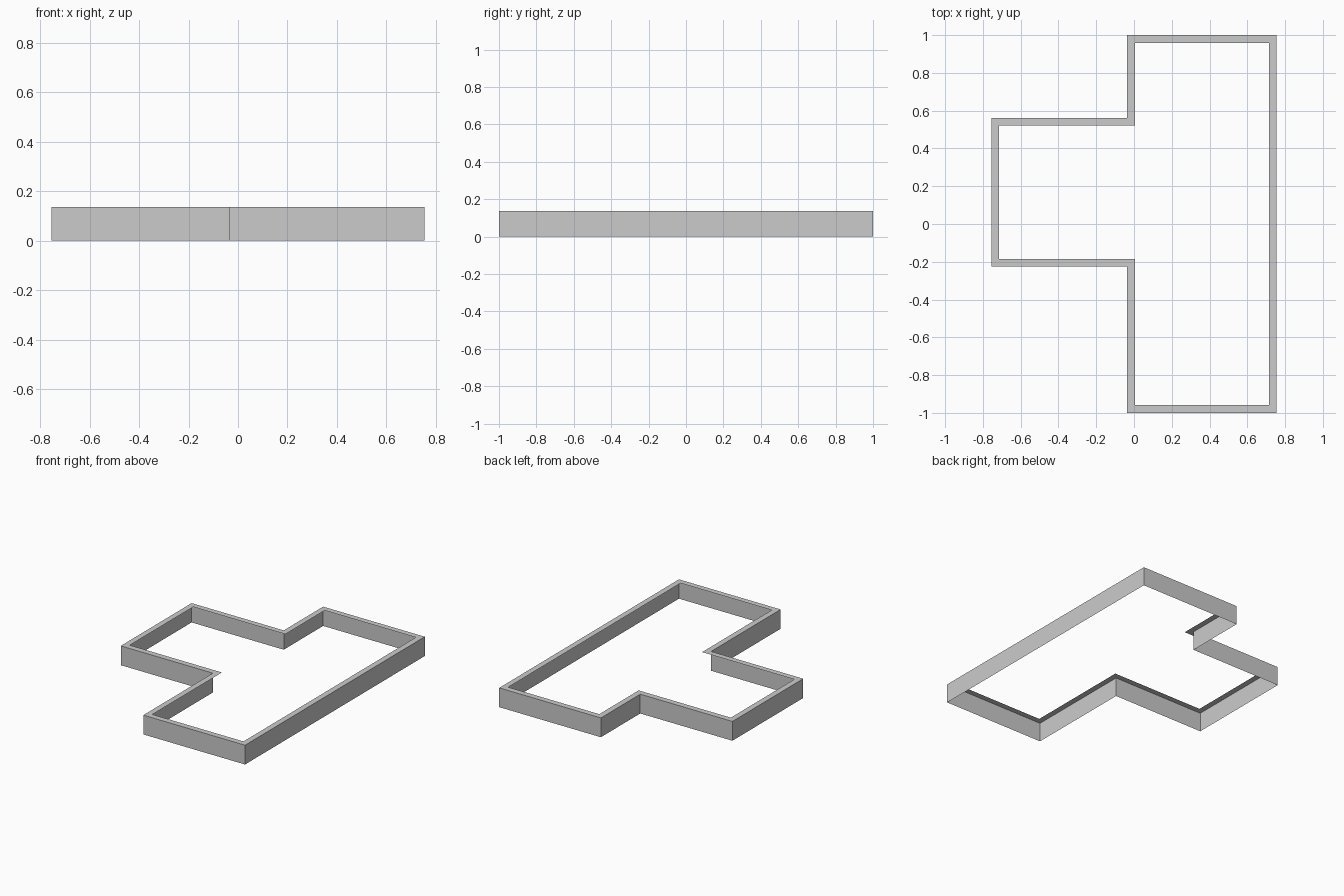
import bpy
import bmesh
from mathutils import Vector

cube = bpy.data.objects.get("Cube")
if cube:
    bpy.data.objects.remove(cube, do_unlink=True)

HEIGHT = 0.136
LIP = 0.041

# Counter-clockwise outer outline of the T-shaped border
OUTLINE = [Vector(p) for p in (
    (-0.037, -1), (0.755, -1), (0.755, 1), (-0.037, 1),
    (-0.037, 0.562), (-0.755, 0.562), (-0.755, -0.226), (-0.037, -0.226))]


def inward(a, b):
    d = (b - a).normalized()
    return Vector((-d.y, d.x))


def inset(points, width):
    """Offset a right-angled outline inward with mitred corners."""
    n = len(points)
    return [p + width * (inward(points[i - 1], p) + inward(p, points[(i + 1) % n]))
            for i, p in enumerate(points)]


def ring(bm, points, z):
    return [bm.verts.new((p.x, p.y, z)) for p in points]


def strip(bm, low, high):
    n = len(low)
    for i in range(n):
        j = (i + 1) % n
        bm.faces.new((low[i], low[j], high[j], high[i]))


grey = bpy.data.materials.new("plain grey")
grey.use_nodes = True
colour = (0.6, 0.6, 0.6, 1)
grey.diffuse_color = colour
grey.node_tree.nodes["Principled BSDF"].inputs["Base Color"].default_value = colour

# Thin outer wall, open below, with a flat lip turned inward along its top
bm = bmesh.new()
base = ring(bm, OUTLINE, 0)
top = ring(bm, OUTLINE, HEIGHT)
lip = ring(bm, inset(OUTLINE, LIP), HEIGHT)
strip(bm, base, top)
strip(bm, top, lip)

mesh = bpy.data.meshes.new("border_wall")
bm.to_mesh(mesh)
bm.free()
mesh.materials.append(grey)
wall = bpy.data.objects.new("border_wall", mesh)
bpy.context.collection.objects.link(wall)
